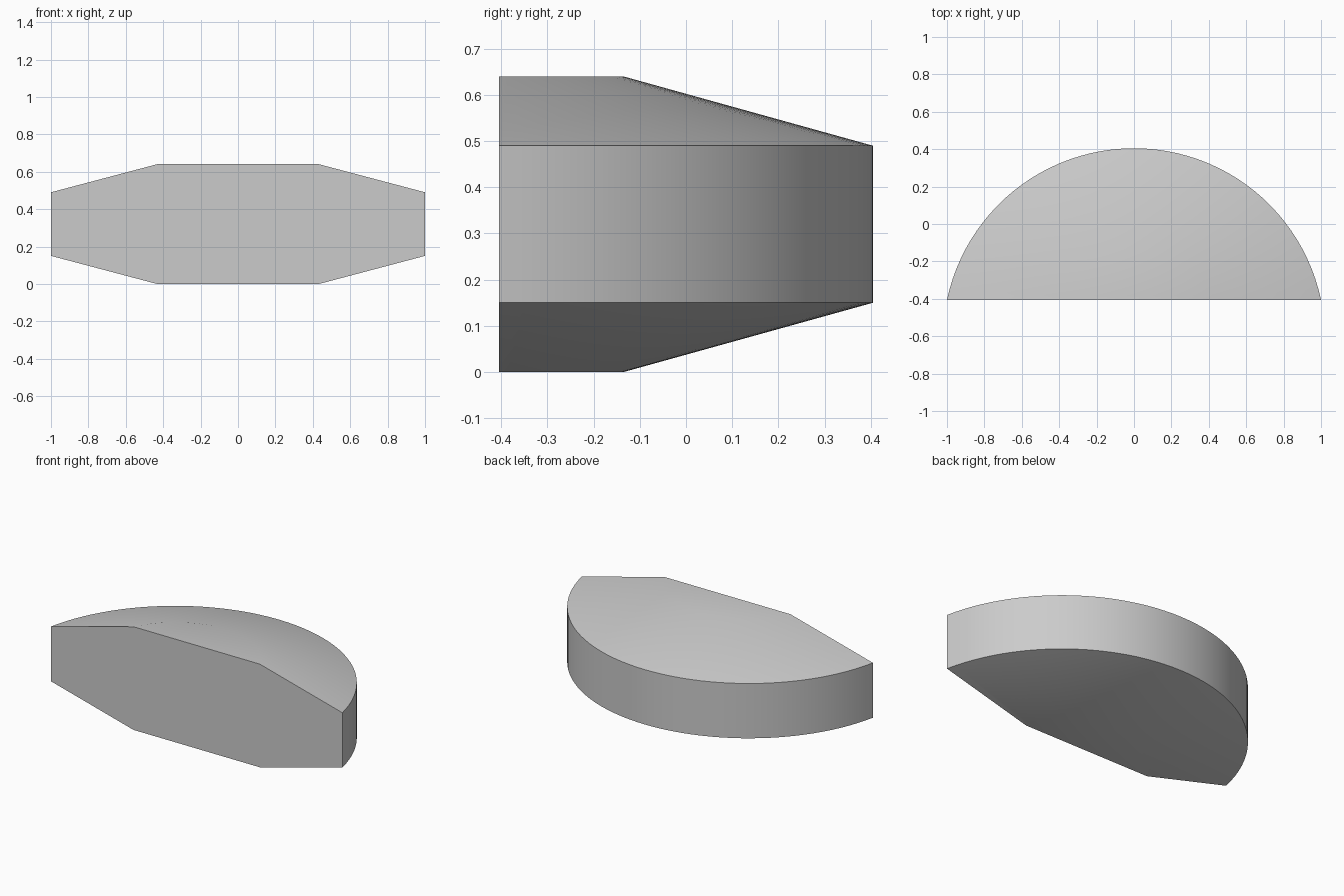
import bpy
import bmesh
from math import asin, pi, cos, sin

cube = bpy.data.objects.get("Cube")
if cube:
    bpy.data.objects.remove(cube, do_unlink=True)

CENTRE_Y = -0.617   # axis of the concentric arcs
CUT_Y = -0.405      # flat front face
SEGMENTS = 48

grey = bpy.data.materials.new("plain grey")
grey.use_nodes = True
grey.diffuse_color = (0.6, 0.6, 0.6, 1)
grey.node_tree.nodes["Principled BSDF"].inputs["Base Color"].default_value = (0.6, 0.6, 0.6, 1)

bm = bmesh.new()


def arc(radius, z):
    """Arc of vertices from the right end of the cut to the left end."""
    start = asin((CUT_Y - CENTRE_Y) / radius)
    step = (pi - 2 * start) / SEGMENTS
    return [bm.verts.new((radius * cos(start + i * step),
                          CENTRE_Y + radius * sin(start + i * step), z))
            for i in range(SEGMENTS + 1)]


# Bevelled segment: bottom flat, lower slope, rim, upper slope, top flat
rings = [arc(r, z) for r, z in ((0.482, 0), (1.022, 0.15), (1.022, 0.49), (0.482, 0.64))]
for low, high in zip(rings, rings[1:]):
    for i in range(SEGMENTS):
        bm.faces.new((low[i], low[i + 1], high[i + 1], high[i]))
bm.faces.new(rings[0])
bm.faces.new(rings[-1])

# Flat front face across the cut
bm.faces.new([r[0] for r in rings] + [r[-1] for r in reversed(rings)])
bmesh.ops.recalc_face_normals(bm, faces=bm.faces)

mesh = bpy.data.meshes.new("bevelled_half_disc")
bm.to_mesh(mesh)
bm.free()
mesh.materials.append(grey)
disc = bpy.data.objects.new("bevelled_half_disc", mesh)
bpy.context.collection.objects.link(disc)

# Smooth rim and slopes, keeping the sharp edges
bpy.ops.object.select_all(action="DESELECT")
disc.select_set(True)
bpy.context.view_layer.objects.active = disc
bpy.ops.object.shade_smooth_by_angle(angle=pi / 6)
